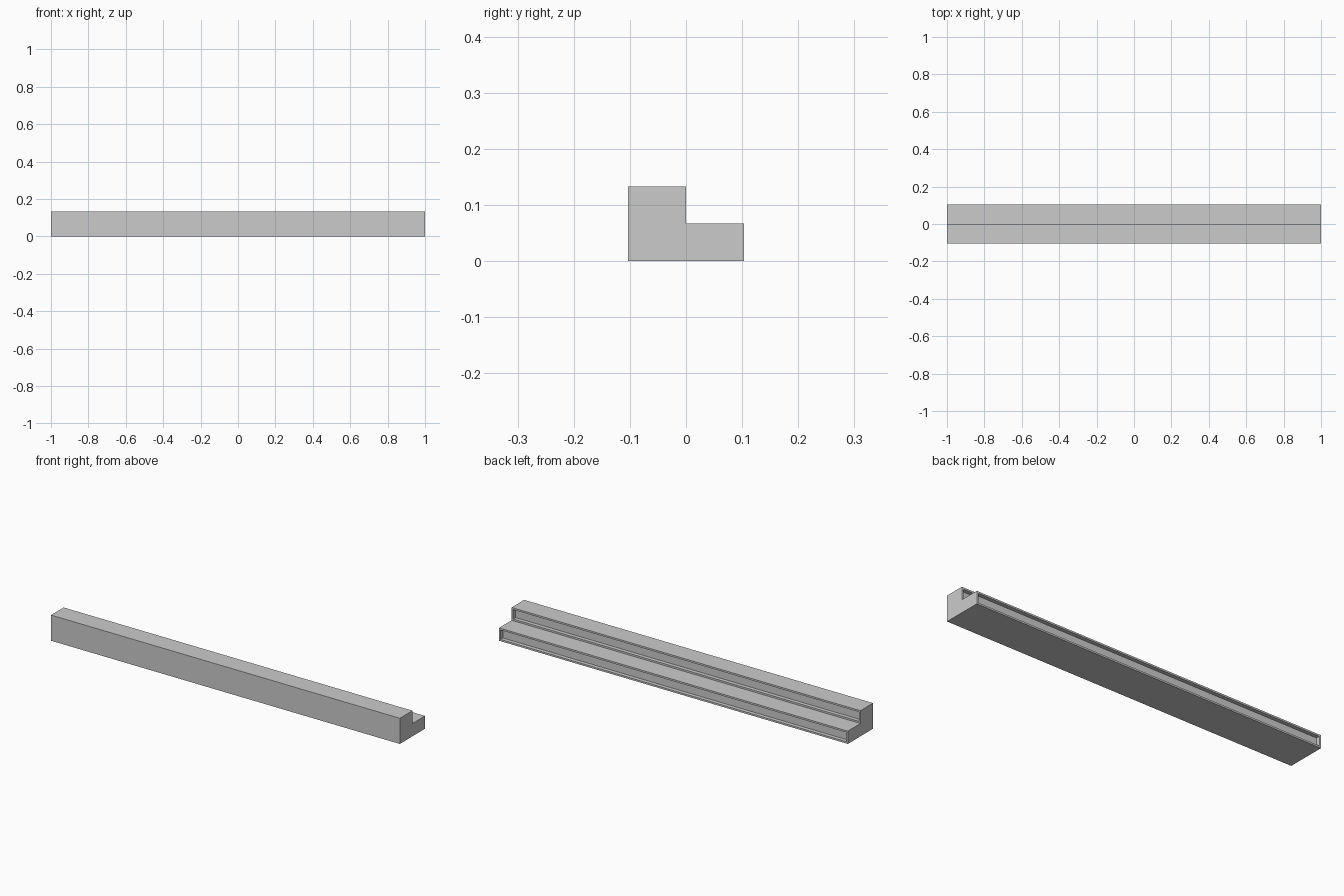
import bpy, bmesh

if "Cube" in bpy.data.objects:
    bpy.data.objects.remove(bpy.data.objects["Cube"])

L, D, H = 1.0, 0.103, 0.133      # half length, half depth, full height
MID = H / 2
RIM, RECESS = 0.009, 0.02        # frame around each riser and its depth

# Two-step block: L-shaped profile extruded along x
profile = [(-D, 0), (D, 0), (D, MID), (0, MID), (0, H), (-D, H)]
bm = bmesh.new()
face = bm.faces.new([bm.verts.new((-L, y, z)) for y, z in profile])
ext = bmesh.ops.extrude_face_region(bm, geom=[face])
moved = [g for g in ext["geom"] if isinstance(g, bmesh.types.BMVert)]
bmesh.ops.translate(bm, verts=moved, vec=(2 * L, 0, 0))
bmesh.ops.recalc_face_normals(bm, faces=bm.faces[:])

# Recessed panel in both back-facing risers
bm.normal_update()
risers = [f for f in bm.faces if f.normal.y > 0.9]
for riser in risers:
    bmesh.ops.inset_individual(bm, faces=[riser], thickness=RIM, use_even_offset=True)
    panel = bmesh.ops.extrude_discrete_faces(bm, faces=[riser])["faces"][0]
    bmesh.ops.translate(bm, verts=panel.verts[:], vec=(0, -RECESS, 0))

mesh = bpy.data.meshes.new("two_step_block")
bm.to_mesh(mesh)
bm.free()
block = bpy.data.objects.new("two_step_block", mesh)
bpy.context.collection.objects.link(block)
